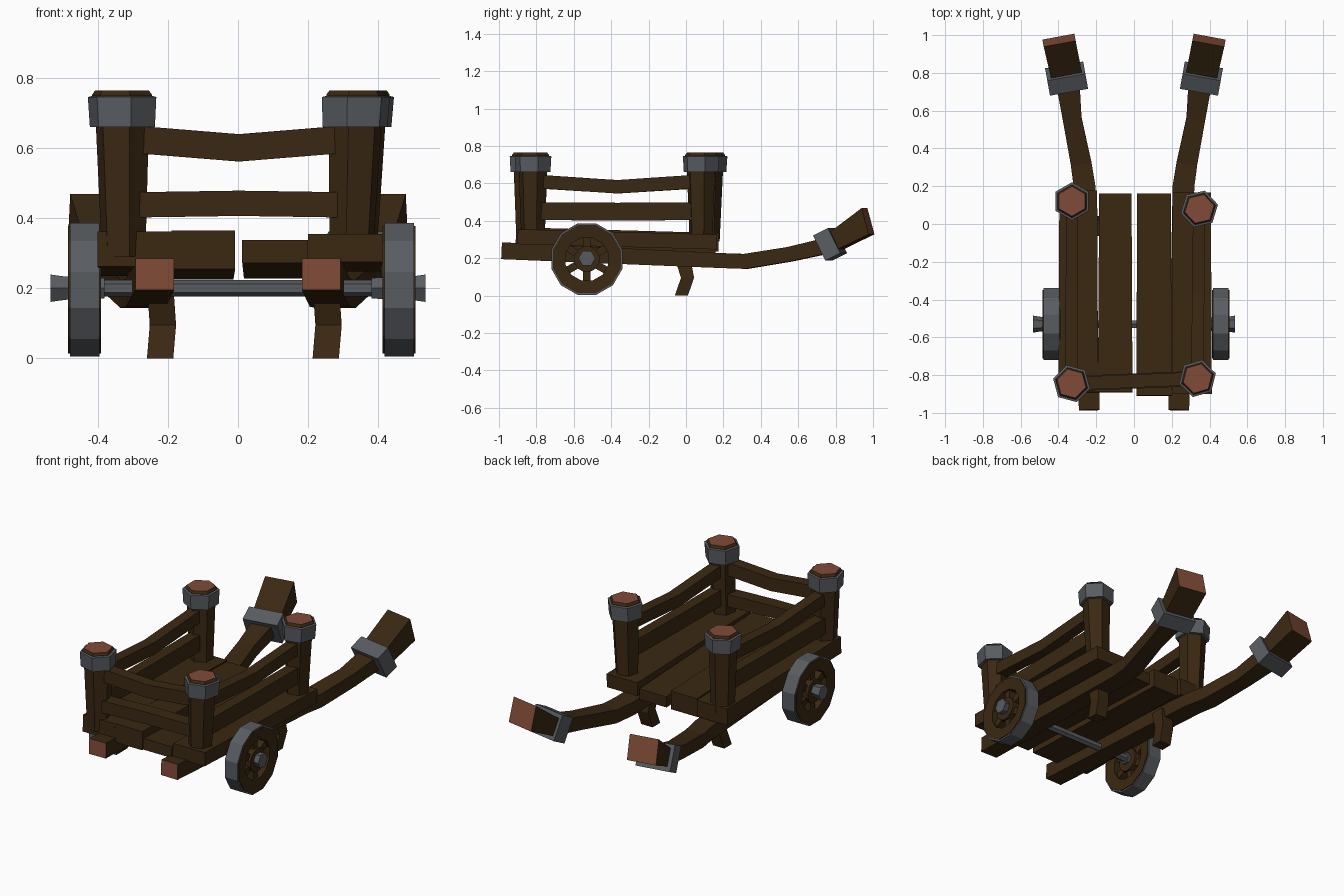
import bpy, bmesh, math
from mathutils import Vector

if "Cube" in bpy.data.objects:
    bpy.data.objects.remove(bpy.data.objects["Cube"])


def material(name, rgb):
    m = bpy.data.materials.new(name)
    m.diffuse_color = (*rgb, 1)
    m.use_nodes = True
    m.node_tree.nodes["Principled BSDF"].inputs["Base Color"].default_value = m.diffuse_color
    return m


WOOD = material("dark wood", (0.042, 0.021, 0.006))
CUT = material("cut wood end", (0.215, 0.07, 0.038))
STEEL = material("grey steel", (0.098, 0.107, 0.118))


def finish(name, bm, mats):
    bmesh.ops.recalc_face_normals(bm, faces=bm.faces)
    me = bpy.data.meshes.new(name)
    bm.to_mesh(me)
    bm.free()
    for m in mats:
        me.materials.append(m)
    ob = bpy.data.objects.new(name, me)
    bpy.context.collection.objects.link(ob)
    return ob


def loft(name, sections, mat=WOOD, ref=(0, 0, 1), cut=(False, False)):
    """Box-section beam through (x, y, z, width, height[, tangent]) stations."""
    bm = bmesh.new()
    pts = [Vector(s[:3]) for s in sections]
    rings = []
    for i, s in enumerate(sections):
        t = pts[min(i + 1, len(pts) - 1)] - pts[max(i - 1, 0)]
        if len(s) > 5:
            t = Vector(s[5])
        t.normalize()
        side = t.cross(Vector(ref)).normalized()
        up = side.cross(t)
        rings.append([bm.verts.new(pts[i] + side * a * s[3] / 2 + up * b * s[4] / 2)
                      for a, b in ((-1, -1), (1, -1), (1, 1), (-1, 1))])
    for r, q in zip(rings, rings[1:]):
        for k in range(4):
            bm.faces.new((r[k], r[(k + 1) % 4], q[(k + 1) % 4], q[k]))
    for ring, is_cut in zip((rings[0], rings[-1]), cut):
        bm.faces.new(ring).material_index = int(is_cut)
    return finish(name, bm, [mat, CUT])


def lathe(name, profile, n, loc, mat, axis="Z", start=0, ring=False, cut_top=False, lean=(0, 0)):
    """Revolve (radius, height) points; ring=True closes the profile, else ends are capped."""
    bm = bmesh.new()
    rows = []
    for r, h in profile:
        row = []
        for k in range(n):
            a = math.radians(start) + 2 * math.pi * k / n
            c, s = r * math.cos(a), r * math.sin(a)
            p = (h, c, s) if axis == "X" else (c + lean[0] * h, s + lean[1] * h, h)
            row.append(bm.verts.new(Vector(loc) + Vector(p)))
        rows.append(row)
    pairs = list(zip(rows, rows[1:])) + ([(rows[-1], rows[0])] if ring else [])
    for r, q in pairs:
        for k in range(n):
            bm.faces.new((r[k], r[(k + 1) % n], q[(k + 1) % n], q[k]))
    if not ring:
        bm.faces.new(rows[0])
        bm.faces.new(rows[-1]).material_index = int(cut_top)
    return finish(name, bm, [mat, CUT])


# Deck planks, sloping gently down towards the back: x0, x1, front y, back y, front z, back z, thickness
planks = [(-0.40, -0.19, -0.89, 0.175, 0.312, 0.285, 0.10),
          (-0.19, -0.008, -0.89, 0.16, 0.310, 0.280, 0.11),
          (0.012, 0.20, -0.91, 0.16, 0.305, 0.260, 0.065),
          (0.20, 0.412, -0.90, 0.165, 0.315, 0.287, 0.08)]
for i, (x0, x1, y0, y1, z0, z1, th) in enumerate(planks):
    xc, w = (x0 + x1) / 2, x1 - x0
    loft(f"deck_plank_{i + 1}", [(xc, y0, z0, w, th), (xc, y1, z1, w - 0.01, th)])

for s, tag in ((-1, "left"), (1, "right")):
    # Long shaft that ends in a flared handle
    loft(f"{tag}_shaft",
         [(s * 0.237, -0.985, 0.24, 0.11, 0.09),
          (s * 0.262, 0.20, 0.187, 0.115, 0.08),
          (s * 0.280, 0.32, 0.183, 0.11, 0.08),
          (s * 0.328, 0.56, 0.222, 0.10, 0.078),
          (s * 0.352, 0.76, 0.268, 0.125, 0.085),
          (s * 0.357, 0.785, 0.280, 0.165, 0.095),
          (s * 0.397, 0.973, 0.398, 0.172, 0.145, (s * 0.18, 0.97, 0.27))],
         cut=(True, True))
    # Steel band round the handle
    d = Vector((s * 0.16, 0.89, 0.45)).normalized() * 0.045
    c = Vector((s * 0.357, 0.77, 0.274))
    loft(f"{tag}_handle_band", [(*(c - d), 0.205, 0.15), (*(c + d), 0.205, 0.15)], STEEL)
    # Bent prop leg
    x = -0.222 if s < 0 else 0.25
    loft(f"{tag}_prop_leg",
         [(x, -0.025, 0, 0.075, 0.07, (0, 0, 1)),
          (x + 0.008, 0.008, 0.095, 0.075, 0.07, (0, 0, 1)),
          (x, -0.02, 0.21, 0.075, 0.085, (0, 0, 1))], ref=(0, 1, 0))

    # Wheel: steel tyre, wooden rim, hub and spokes
    wc = (-0.437 if s < 0 else 0.459, -0.53, 0.195)
    lathe(f"{tag}_wheel_tyre", [(0.197, -0.042), (0.197, 0.042), (0.18, 0.042), (0.18, -0.042)],
          12, wc, STEEL, "X", 15, ring=True)
    lathe(f"{tag}_wheel_rim", [(0.188, -0.047), (0.188, 0.047), (0.118, 0.04), (0.118, -0.04)],
          12, wc, WOOD, "X", 15, ring=True)
    lathe(f"{tag}_wheel_hub", [(0.07, -0.042), (0.07, 0.042)], 12, wc, WOOD, "X", 15)
    for k in range(6):
        a = math.radians(30 + 60 * k)
        u = Vector((0, math.cos(a), math.sin(a)))
        p, q = Vector(wc) + u * 0.05, Vector(wc) + u * 0.13
        loft(f"{tag}_wheel_spoke_{k + 1}", [(*p, 0.04, 0.055), (*q, 0.04, 0.055)], ref=(1, 0, 0))
    # Flared axle cap
    lathe(f"{tag}_axle_cap", [(0.034, s * 0.38), (0.038, s * 0.49), (0.045, s * 0.535)],
          6, (0, -0.53, 0.2), STEEL, "X")

lathe("axle", [(0.023, -0.45), (0.023, 0.45)], 6, (0, -0.53, 0.2), STEEL, "X", 30)

# Corner posts with steel collars: x, y, corner angle, lean
posts = {"front_left": (-0.33, -0.845, 105, (-0.01, 0.0)),
         "front_right": (0.335, -0.818, 76, (0.03, 0.0)),
         "back_left": (-0.328, 0.12, 90, (-0.01, 0.01)),
         "back_right": (0.345, 0.08, 73, (0.03, 0.0))}
for tag, (x, y, ang, lean) in posts.items():
    base = (x - lean[0] * 0.42, y - lean[1] * 0.42, 0.29)
    lathe(f"{tag}_post", [(0.064, 0), (0.078, 0.37), (0.088, 0.455), (0.088, 0.462), (0.079, 0.474)],
          6, base, WOOD, start=ang, cut_top=True, lean=lean)
    lathe(f"{tag}_post_collar",
          [(0.096, 0.37), (0.101, 0.455), (0.088, 0.458), (0.07, 0.37)],
          6, base, STEEL, start=ang, ring=True, lean=lean)


def rail(name, a, b, z, sag, w, h):
    """Bent rail from post a to post b, sagging in the middle."""
    (xa, ya), (xb, yb) = posts[a][:2], posts[b][:2]
    loft(name, [(xa, ya, z, w, h), ((xa + xb) / 2, (ya + yb) / 2, z - sag, w, h), (xb, yb, z, w, h)])


# Rails on the front and both sides; the back stays open
rail("front_upper_rail", "front_left", "front_right", 0.627, 0.027, 0.07, 0.078)
rail("front_lower_rail", "front_left", "front_right", 0.437, -0.005, 0.08, 0.072)
for tag in ("left", "right"):
    rail(f"{tag}_upper_rail", f"front_{tag}", f"back_{tag}", 0.612, 0.03, 0.065, 0.072)
    rail(f"{tag}_lower_rail", f"front_{tag}", f"back_{tag}", 0.452, 0.003, 0.065, 0.095)
